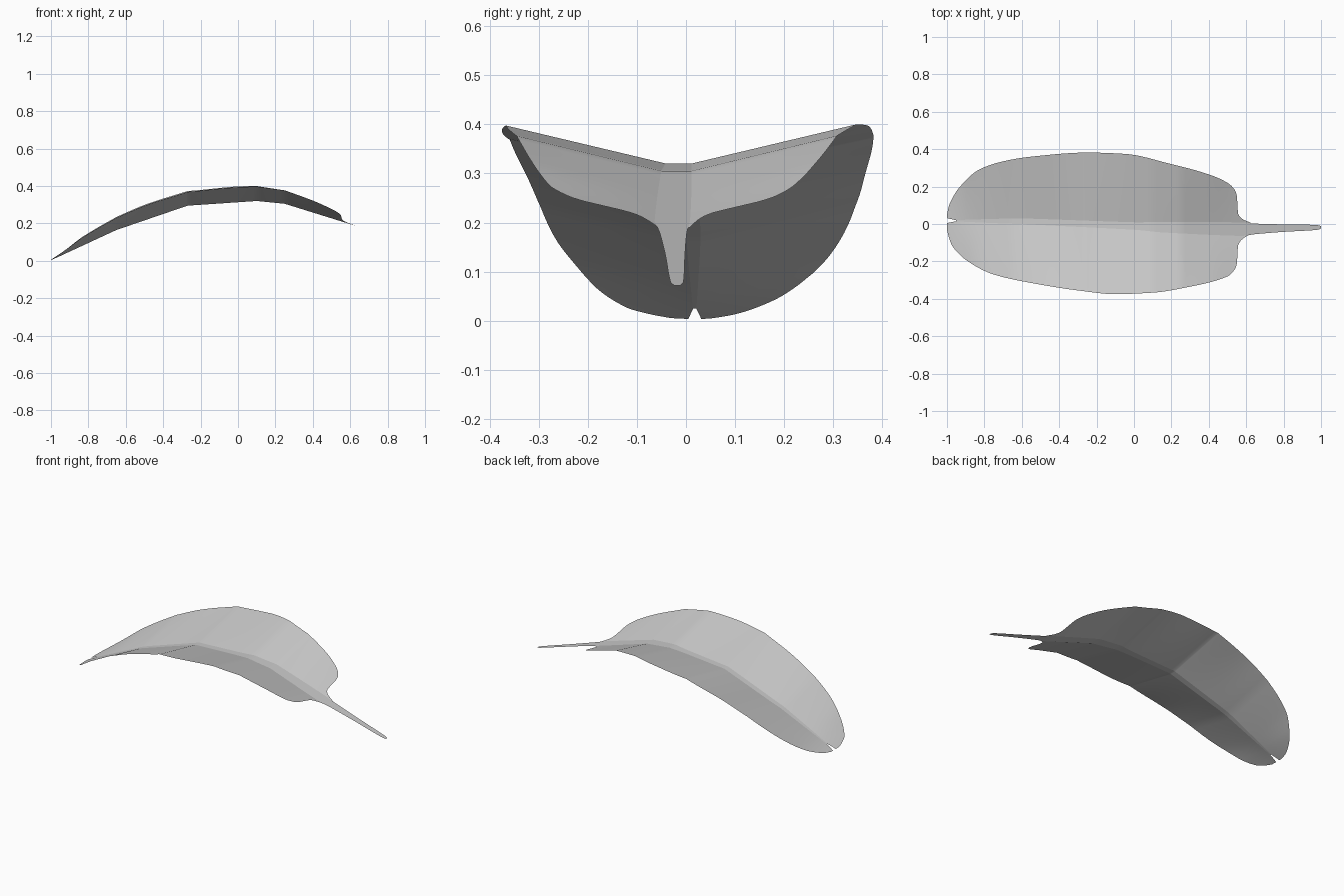
import bpy, bmesh

if "Cube" in bpy.data.objects:
    bpy.data.objects.remove(bpy.data.objects["Cube"])

# profiles along the length (x, value)
UPPER = [(-1, .05), (-.99, .095), (-.97, .14), (-.93, .2), (-.83, .29), (-.7, .335), (-.55, .36),
         (-.25, .382), (-.05, .375), (.2, .32), (.4, .265), (.5, .22), (.54, .18), (.552, .14),
         (.555, .06), (.575, .03), (.62, .008)]
LOWER = [(-1, -.03), (-.99, -.07), (-.97, -.12), (-.88, -.205), (-.75, -.27), (-.55, -.315),
         (-.3, -.355), (-.1, -.375), (.1, -.367), (.3, -.335), (.5, -.28), (.54, -.24),
         (.552, -.2), (.555, -.12), (.575, -.085), (.62, -.055)]
CENTRE = [(-1, .018), (-.6, .015), (.15, -.017), (.58, -.028), (.8, -.022), (1, -.018)]
QUILL = [(-1, .002), (-.6, .015), (0, .02), (.15, .028), (.57, .036), (.65, .028),
         (.8, .02), (.98, .013), (1, .006)]
RIB_Z = [(-1, .003), (-.65, .165), (-.27, .295), (.1, .32), (.25, .305), (1, .072)]
SLOPE = [(-1, .05), (-.93, .1), (-.83, .18), (-.65, .22), (-.5, .245), (-.25, .215),
         (0, .235), (.2, .24), (.4, .25), (.55, .22), (1, .2)]


def lin(p, x):
    if x <= p[0][0]:
        return p[0][1]
    for (a, u), (b, v) in zip(p, p[1:]):
        if x <= b:
            return u + (v - u) * (x - a) / (b - a)
    return p[-1][1]


def smooth(p, x):
    """Monotone cubic interpolation."""
    if x <= p[0][0]:
        return p[0][1]
    if x >= p[-1][0]:
        return p[-1][1]
    s = [(q[1] - r[1]) / (q[0] - r[0]) for r, q in zip(p, p[1:])]
    m = [s[0]] + [2 * a * b / (a + b) if a * b > 0 else 0 for a, b in zip(s, s[1:])] + [s[-1]]
    i = next(k for k in range(len(s)) if x <= p[k + 1][0])
    h = p[i + 1][0] - p[i][0]
    t = (x - p[i][0]) / h
    return ((2*t**3 - 3*t*t + 1) * p[i][1] + (t**3 - 2*t*t + t) * h * m[i]
            + (3*t*t - 2*t**3) * p[i + 1][1] + (t**3 - t*t) * h * m[i + 1])


def sheet(name, xs, cols, point):
    bm = bmesh.new()
    rows = [[bm.verts.new(point(x, c / cols)) for c in range(cols + 1)] for x in xs]
    for r, q in zip(rows, rows[1:]):
        for c in range(cols):
            bm.faces.new((r[c], q[c], q[c + 1], r[c + 1]))
    bmesh.ops.remove_doubles(bm, verts=bm.verts, dist=1e-5)
    bmesh.ops.recalc_face_normals(bm, faces=bm.faces)
    bm.faces.ensure_lookup_table()
    if sum(f.normal.z for f in bm.faces) < 0:
        bmesh.ops.reverse_faces(bm, faces=bm.faces)
    me = bpy.data.meshes.new(name)
    bm.to_mesh(me)
    bm.free()
    me.polygons.foreach_set("use_smooth", [True] * len(me.polygons))
    ob = bpy.data.objects.new(name, me)
    bpy.context.collection.objects.link(ob)
    return ob


def vane(outline, side):
    def point(x, t):
        yc = lin(CENTRE, x)
        start = smooth(QUILL, x) + max(0, -.955 - x) * .25   # opens the tip notch
        end = max(start, side * (smooth(outline, x) - yc))
        d = start + (end - start) * t
        z = lin(RIB_Z, x) + smooth(SLOPE, x) * (d - smooth(QUILL, x))
        return (x, yc + side * d, z)
    return point


def quill(x, t):
    return (x, lin(CENTRE, x) + (2 * t - 1) * smooth(QUILL, x), lin(RIB_Z, x))


# rows are denser at the rounded ends of the vanes
xs = sorted({round(v, 4) for v in
             [-1 + .004 * i for i in range(25)] + [-.9 + .025 * i for i in range(56)]
             + [.5 + .003 * i for i in range(42)] + [p[0] for p in RIB_Z if p[0] < .6]})

# two curved vanes
sheet("left_vane", xs, 10, vane(UPPER, 1))
sheet("right_vane", xs, 10, vane(LOWER, -1))

# flat central quill running out into the stem
qx = [x for x in xs if x >= -.955] + [.65 + .03 * i for i in range(11)] + [.965, .98, .99, 1]
sheet("quill", qx, 2, quill)
